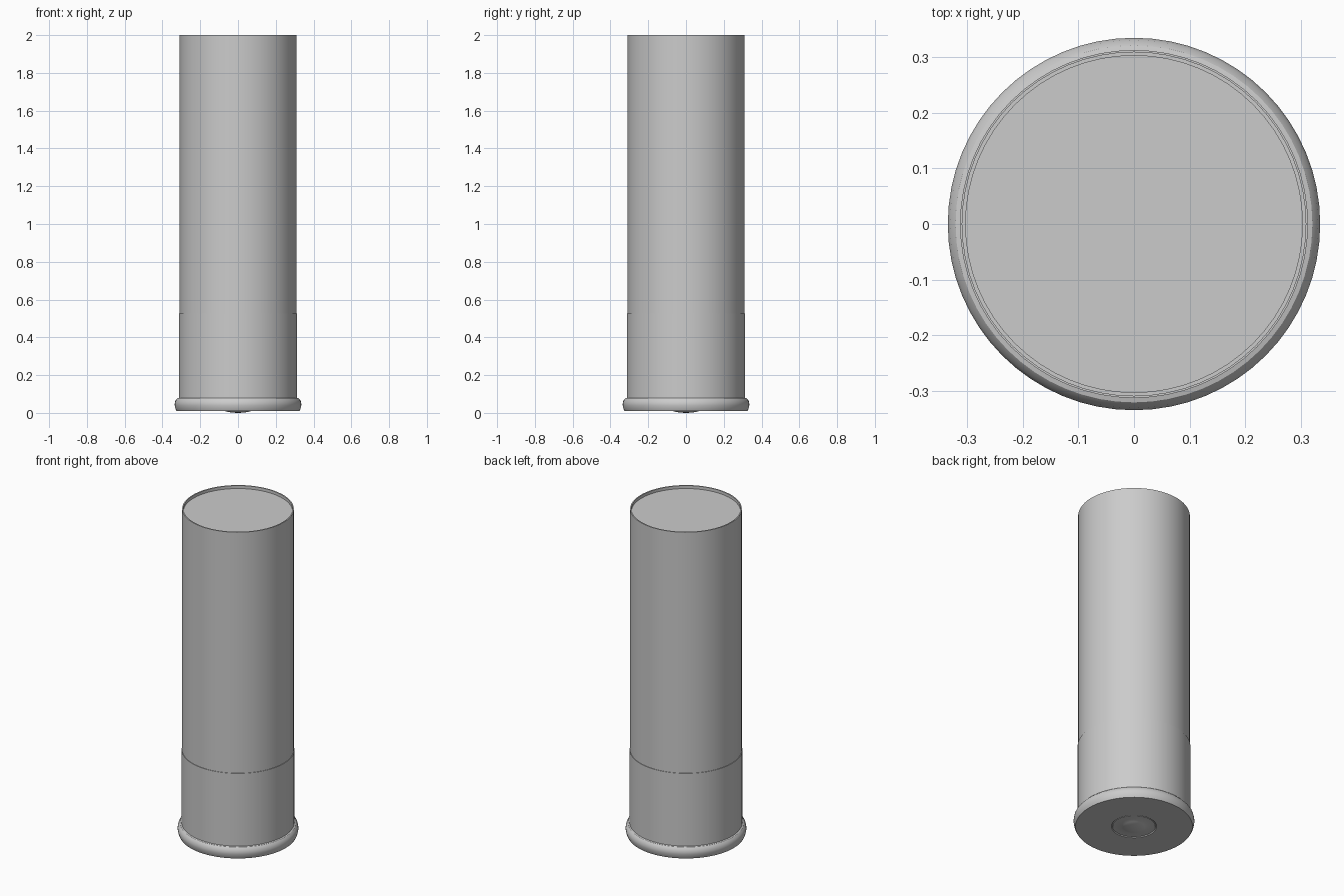
import bpy, bmesh, math

if "Cube" in bpy.data.objects:
    bpy.data.objects.remove(bpy.data.objects["Cube"])

SEGMENTS = 64


def lathe(name, profile):
    """Spin an (r, z) profile around z; points with r = 0 become poles."""
    bm = bmesh.new()
    rings = []
    for r, z in profile:
        count = 1 if r == 0 else SEGMENTS
        rings.append([bm.verts.new((r * math.cos(2 * math.pi * i / SEGMENTS),
                                    r * math.sin(2 * math.pi * i / SEGMENTS), z))
                      for i in range(count)])
    for a, b in zip(rings, rings[1:]):
        for i in range(SEGMENTS):
            j = (i + 1) % SEGMENTS
            quad = [a[i % len(a)], a[j % len(a)], b[j % len(b)], b[i % len(b)]]
            bm.faces.new(list(dict.fromkeys(quad)))
    bmesh.ops.recalc_face_normals(bm, faces=bm.faces)
    mesh = bpy.data.meshes.new(name)
    bm.to_mesh(mesh)
    bm.free()
    obj = bpy.data.objects.new(name, mesh)
    bpy.context.collection.objects.link(obj)
    bpy.context.view_layer.objects.active = obj
    bpy.ops.object.select_all(action='DESELECT')
    obj.select_set(True)
    bpy.ops.object.shade_smooth_by_angle(angle=math.radians(30))
    return obj


# Long tube with a thin lip around the slightly sunken end disc
lathe("tube", [(0, 0.5), (0.31, 0.5), (0.31, 2.0), (0.303, 2.0),
               (0.303, 1.982), (0, 1.982)])

# Metal base cup with flared rim and a pocket underneath
lathe("base_cup", [(0, 0.525), (0.313, 0.525), (0.313, 0.08), (0.321, 0.078),
                   (0.331, 0.067), (0.335, 0.05), (0.335, 0.04),
                   (0.331, 0.022), (0.325, 0.01), (0.125, 0.01),
                   (0.122, 0.016), (0, 0.016)])

# Centre cap: flat ring with a small shallow dome touching the ground
lathe("centre_cap", [(0, 0.016), (0.12, 0.016), (0.118, 0.012), (0.075, 0.012),
                     (0.06, 0.007), (0.04, 0.003), (0.02, 0.001), (0, 0)])
